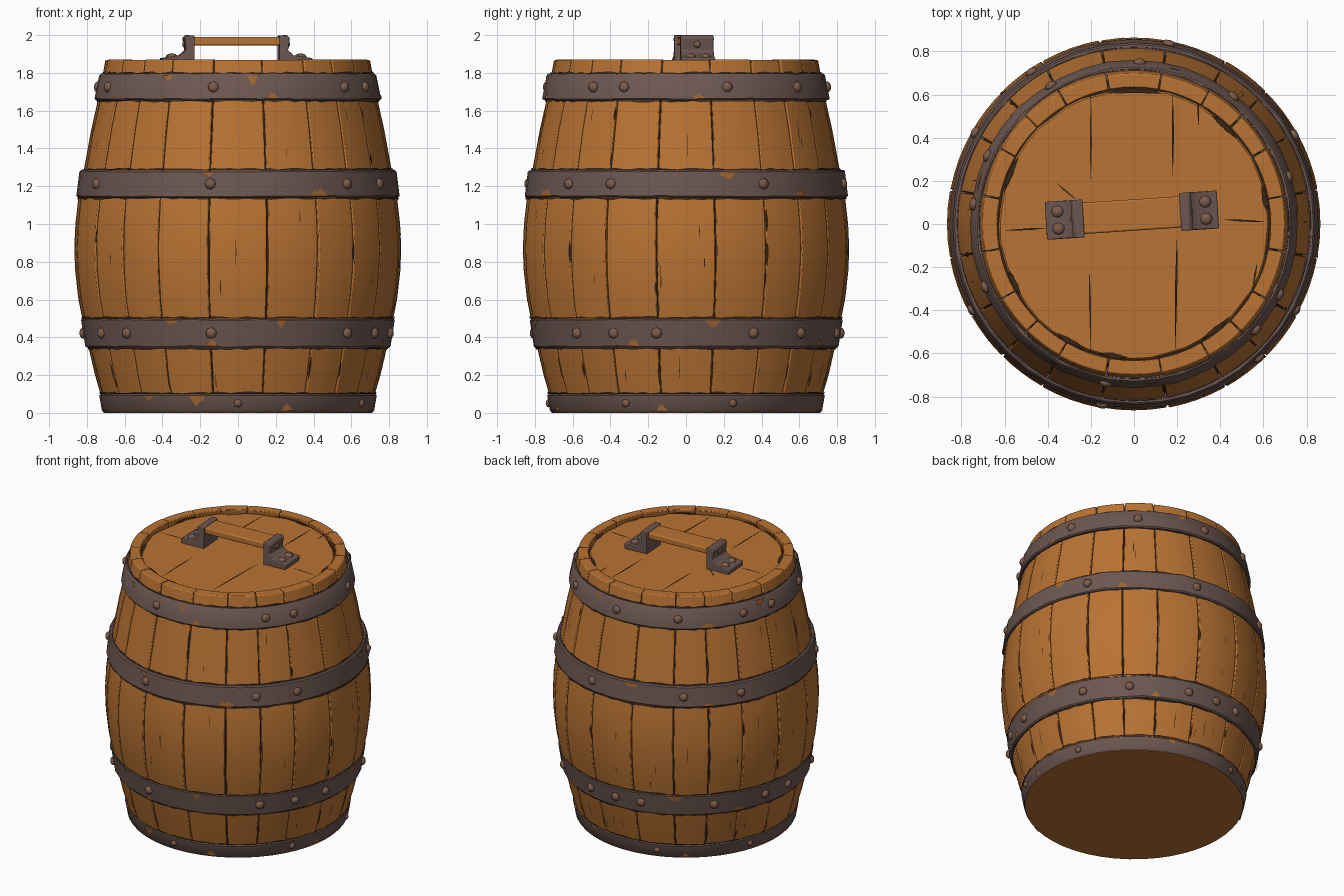
import bpy, bmesh, random
from math import sin, cos, radians, pi
from mathutils import Vector, Matrix

random.seed(4)
if "Cube" in bpy.data.objects:
    bpy.data.objects.remove(bpy.data.objects["Cube"], do_unlink=True)


def material(name, rgb):
    m = bpy.data.materials.new(name)
    m.use_nodes = True
    m.diffuse_color = (*rgb, 1)
    m.node_tree.nodes["Principled BSDF"].inputs["Base Color"].default_value = (*rgb, 1)
    return m


WOOD = material("warm wood", (0.485, 0.172, 0.033))
DARK = material("dark gap", (0.04, 0.018, 0.008))
IRON = material("brown iron", (0.15, 0.095, 0.082))
RIVET = material("rivet iron", (0.205, 0.108, 0.068))
RUST = material("rust", (0.36, 0.135, 0.033))


def finish(bm, name, mat, bevel=0, angle=35):
    bmesh.ops.recalc_face_normals(bm, faces=bm.faces)
    me = bpy.data.meshes.new(name)
    bm.to_mesh(me)
    bm.free()
    ob = bpy.data.objects.new(name, me)
    bpy.context.collection.objects.link(ob)
    me.materials.append(mat)
    if bevel:
        b = ob.modifiers.new("Bevel", "BEVEL")
        b.width, b.segments, b.limit_method = bevel, 2, "ANGLE"
        b.angle_limit = radians(45)
    bpy.ops.object.select_all(action="DESELECT")
    ob.select_set(True)
    bpy.context.view_layer.objects.active = ob
    bpy.ops.object.shade_smooth_by_angle(angle=radians(angle))
    return ob


def polar(r, deg, z):
    return Vector((r * cos(radians(deg)), r * sin(radians(deg)), z))


# Barrel side profile as (height, radius)
SIDE = [(0.01, 0.7), (0.2, 0.755), (0.4, 0.802), (0.6, 0.843), (0.75, 0.86), (0.87, 0.865),
        (1.0, 0.859), (1.15, 0.842), (1.3, 0.812), (1.5, 0.775), (1.7, 0.73), (1.87, 0.7)]


def side_radius(z):
    for (z0, r0), (z1, r1) in zip(SIDE, SIDE[1:]):
        if z <= z1:
            return r0 + (r1 - r0) * (z - z0) / (z1 - z0)
    return SIDE[-1][1]


def lathe(name, profile, mat, seg=48, closed=False, wobble=0.0):
    bm = bmesh.new()
    rings = []
    for k in range(seg):
        d = random.uniform(-wobble, wobble)
        rings.append([bm.verts.new(polar(r + d, 360 * k / seg, z + d)) for r, z in profile])
    n = len(profile)
    for k in range(seg):
        a, b = rings[k], rings[(k + 1) % seg]
        for i in range(n if closed else n - 1):
            j = (i + 1) % n
            bm.faces.new((a[i], b[i], b[j], a[j]))
    if not closed:
        bm.faces.new([r[0] for r in rings])
        bm.faces.new([r[-1] for r in rings])
    return finish(bm, name, mat)


# Staves: solid curved planks with narrow uneven gaps
SEAMS = [q * 90 + a for q in range(4) for a in (-10.5, 10.5, 29.5, 45, 60.5)]
bm = bmesh.new()
STEPS = 4
for i, a0 in enumerate(SEAMS):
    a1 = SEAMS[i + 1] if i + 1 < len(SEAMS) else SEAMS[0] + 360
    swell, lift = random.uniform(-0.002, 0.003), random.uniform(-0.003, 0.001)
    rows = []
    for z, r in SIDE:
        lo = a0 + random.uniform(0.08, 0.32)
        hi = a1 - random.uniform(0.08, 0.32)
        top = lift if z > 1.8 else 0
        angs = [lo + (hi - lo) * t / STEPS for t in range(STEPS + 1)]
        outer = [polar(r + swell, a, z + top) for a in angs]
        inner = [polar(r - 0.068, a, z + top) for a in reversed(angs)]
        rows.append([bm.verts.new(p) for p in outer + inner])
    n = len(rows[0])
    for lo_row, hi_row in zip(rows, rows[1:]):
        for j in range(n):
            k = (j + 1) % n
            bm.faces.new((lo_row[j], lo_row[k], hi_row[k], hi_row[j]))
    bm.faces.new(rows[0])
    bm.faces.new(rows[-1])
finish(bm, "staves", WOOD, bevel=0.006)

# Dark core behind the seams, floor and lid
lathe("inner_core", [(r - 0.018, z) for z, r in SIDE[:-1]] + [(0.66, 1.81)], DARK)
lathe("floor", [(0.712, 0.0), (0.712, 0.012)], WOOD)
lathe("lid", [(0.622, 1.79), (0.628, 1.835), (0.62, 1.845)], WOOD, wobble=0.004)

# Iron hoops: bottom, top, bottom radius, top radius, rivet directions, rust directions
HOOPS = {
    "foot_hoop": (0.003, 0.1, 0.72, 0.735, (-90, -26, 20, 110, 160), (-107, -69, -130, -10, 70, 125)),
    "lower_hoop": (0.345, 0.5, 0.808, 0.83, (-152, -136, -100, -45, -28, -11, 26, 48, 76, 91, 104, 138, 164, 179),
                   (-115, -100, -74, -20, 10, 60, 120, 150)),
    "upper_hoop": (1.14, 1.285, 0.856, 0.84, (-152, -100, -47, -28, 29, 79, 124, 150), (-101, -60, 15, 45, 100, 135)),
    "top_hoop": (1.655, 1.795, 0.76, 0.735, (-157, -100, -41, -26, 17, 52, 88, 121, 155, 173),
                 (-84, -76, -120, 5, 75, 136, 165)),
}
for name, (z0, z1, r0, r1, _, _) in HOOPS.items():
    e = 0.008
    lathe(name, [(r0 - 0.06, z0), (r0 - e, z0), (r0, z0 + e), (r1, z1 - e),
                 (r1 - e, z1), (r1 - 0.06, z1)], IRON, 40, True, 0.0 if z0 < 0.1 else 0.003)


def add_rivet(bm, pos, normal, size):
    m = Matrix.Translation(pos) @ normal.to_track_quat("Z", "Y").to_matrix().to_4x4()
    bmesh.ops.create_uvsphere(bm, u_segments=8, v_segments=6, radius=size,
                              matrix=m @ Matrix.Diagonal((1, 1, 0.7, 1)))


bm = bmesh.new()
for z0, z1, r0, r1, dirs, _ in HOOPS.values():
    for d in dirs:
        size = 0.022 if z0 < 0.1 else 0.03
        add_rivet(bm, polar((r0 + r1) / 2, d, (z0 + z1) / 2), polar(1, d, 0), size)
finish(bm, "hoop_rivets", RIVET, angle=50)


# Ragged strip: one straight edge and one toothed edge around the barrel
def ragged(bm, radius, z, direction, half_arc, teeth):
    n = len(teeth)
    rows = [[], []]
    for k, depth in enumerate(teeth):
        a = direction + half_arc * (2 * k / (n - 1) - 1)
        for row, h in zip(rows, (z, z + depth)):
            row.append(bm.verts.new(polar(radius(h), a, h)))
    for k in range(n - 1):
        bm.faces.new((rows[0][k], rows[0][k + 1], rows[1][k + 1], rows[1][k]))


# Rust creeping in from the hoop edges, dark grime on the wood beside them
rust, grime = bmesh.new(), bmesh.new()
for z0, z1, r0, r1, _, spots in HOOPS.values():
    for i, d in enumerate(spots):
        sign = 1 if i % 2 else -1
        size = random.uniform(0.025, 0.055)
        teeth = [sign * (0.004 + size * sin(pi * k / 8) * random.uniform(0.4, 1)) for k in range(9)]
        ragged(rust, lambda h: r0 + (r1 - r0) * (h - z0) / (z1 - z0) + 0.004,
               z0 + 0.009 if sign > 0 else z1 - 0.009, d, random.uniform(1.8, 3.5), teeth)
    for edge, sign in ((z0, -1), (z1, 1)):
        if edge > 0.05:
            teeth = [sign * random.uniform(0.003, 0.013) for _ in range(121)]
            ragged(grime, lambda h: side_radius(h) + 0.005, edge, 0, 180, teeth)
finish(rust, "hoop_rust", RUST)
finish(grime, "hoop_grime", DARK)


# Cracks: thin tapered slivers along the staves and beside the seams
def sliver(bm, place, length, width, steps=5):
    left, right = [], []
    for k in range(steps + 1):
        t = k / steps
        w = width * (sin(pi * t) * random.uniform(0.6, 1) + 0.05)
        left.append(bm.verts.new(place(-w, t * length)))
        right.append(bm.verts.new(place(w, t * length)))
    for k in range(steps):
        bm.faces.new((left[k], right[k], right[k + 1], left[k + 1]))


bm = bmesh.new()
BANDS = [(0.12, 0.3), (0.52, 1.1), (0.52, 1.1), (1.3, 1.62)]
for i in range(84):
    lo, hi = random.choice(BANDS)
    length = random.uniform(0.05, 0.15)
    start = random.uniform(lo, hi - length)
    if i % 2:
        d = random.choice(SEAMS) + random.choice((-0.3, 0.3))
        width = 0.6
    else:
        d, width = random.uniform(0, 360), 0.2
    sliver(bm, lambda s, t: polar(side_radius(start + t) + 0.003, d + s, start + t), length, width)
finish(bm, "stave_cracks", DARK)

# Lid plank seams: x, y, length, direction
bm = bmesh.new()
for x, y, length, deg in ((-0.2, 0.2, 0.41, 90), (-0.2, -0.59, 0.38, 91), (0.18, 0.22, 0.38, 90),
                          (0.19, -0.6, 0.55, 89), (-0.6, -0.03, 0.2, 3), (0.42, 0.02, 0.18, -3),
                          (-0.36, 0.19, 0.12, -40), (0.55, -0.3, 0.12, 80), (0.3, 0.46, 0.14, 92)):
    u = polar(1, deg, 0)
    v = Vector((-u.y, u.x, 0))
    sliver(bm, lambda s, t: Vector((x, y, 1.852)) + u * t + v * s, length, 0.005)
# Chipped places around the lid edge: direction and arc in degrees
for d, arc in ((78, 24), (40, 14), (150, 16), (-160, 12), (-125, 14), (-105, 12), (-60, 16), (5, 12)):
    sliver(bm, lambda s, t: polar(0.618 + s, d + t, 1.852), arc, 0.014, 8)
finish(bm, "lid_seams", DARK)

# Handle: two iron L brackets, their rivets and a wooden grip
PLACE = Matrix.Translation((-0.01, 0.041, 0)) @ Matrix.Rotation(radians(3.8), 4, "Z")
BRACKET = [(0.225, 1.842), (0.395, 1.842), (0.4, 1.878), (0.3, 1.893),
           (0.27, 1.92), (0.28, 1.985), (0.265, 2.0), (0.225, 1.997)]
brackets, rivets = bmesh.new(), bmesh.new()
for side in (-1, 1):
    ends = [[brackets.verts.new((side * x, y, z)) for x, z in BRACKET] for y in (-0.088, 0.088)]
    n = len(BRACKET)
    for i in range(n):
        j = (i + 1) % n
        brackets.faces.new((ends[0][i], ends[0][j], ends[1][j], ends[1][i]))
    for e in ends:
        brackets.faces.new(e)
    for y in (-0.04, 0.04):
        add_rivet(rivets, Vector((side * 0.342, y, 1.882)), Vector((0, 0, 1)), 0.03)
    add_rivet(rivets, Vector((side * 0.272, 0, 1.952)), Vector((side, 0, 0)), 0.02)
finish(brackets, "handle_brackets", IRON, bevel=0.005).matrix_world = PLACE
finish(rivets, "handle_rivets", RIVET, angle=50).matrix_world = PLACE
bm = bmesh.new()
bmesh.ops.create_cube(bm, size=1, matrix=Matrix.Translation((0, 0, 1.968)) @ Matrix.Diagonal((0.47, 0.145, 0.044, 1)))
finish(bm, "handle_grip", WOOD, bevel=0.008).matrix_world = PLACE
